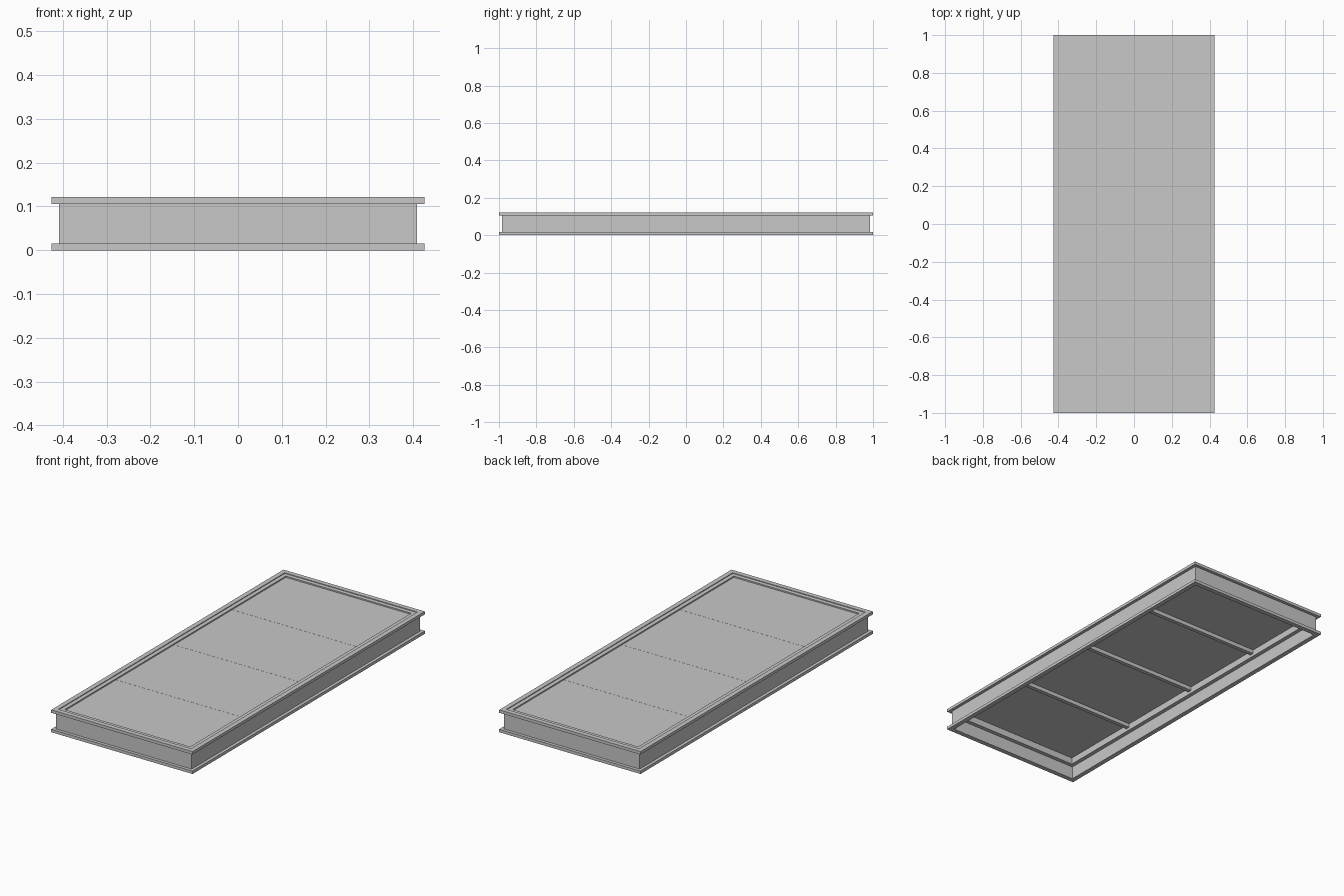
import bpy, bmesh

cube = bpy.data.objects.get("Cube")
if cube:
    bpy.data.objects.remove(cube, do_unlink=True)

HX, HY, TOP = 0.426, 1.0, 0.122   # half width, half length, height
FLANGE, WEB_OUT, WEB_IN = 0.016, 0.017, 0.026
RING_IN = 0.048

steel = bpy.data.materials.new("light_grey_steel")
steel.use_nodes = True
grey = (0.58, 0.58, 0.58, 1)
steel.diffuse_color = grey
steel.node_tree.nodes["Principled BSDF"].inputs["Base Color"].default_value = grey


def finish(name, bm):
    bmesh.ops.recalc_face_normals(bm, faces=bm.faces)
    mesh = bpy.data.meshes.new(name)
    bm.to_mesh(mesh)
    bm.free()
    mesh.materials.append(steel)
    ob = bpy.data.objects.new(name, mesh)
    bpy.context.collection.objects.link(ob)
    return ob


def mitred_frame(name, profile):
    """Carry a closed (inset, z) section around the rectangle with mitred corners."""
    bm = bmesh.new()
    loops = []
    for sx, sy in ((-1, -1), (1, -1), (1, 1), (-1, 1)):
        loops.append([bm.verts.new((sx * (HX - i), sy * (HY - i), z)) for i, z in profile])
    n = len(profile)
    for c in range(4):
        a, b = loops[c], loops[(c + 1) % 4]
        for k in range(n):
            m = (k + 1) % n
            bm.faces.new((a[k], a[m], b[m], b[k]))
    return finish(name, bm)


def box(name, x, y0, y1, z0, z1):
    bm = bmesh.new()
    bmesh.ops.create_cube(bm, size=1)
    for v in bm.verts:
        v.co = (v.co.x * 2 * x,
                y1 if v.co.y > 0 else y0,
                z1 if v.co.z > 0 else z0)
    return finish(name, bm)


# Outer channel frame, flanges facing outward
mitred_frame("channel_frame", [
    (0, 0), (WEB_IN, 0), (WEB_IN, TOP), (0, TOP),
    (0, TOP - FLANGE), (WEB_OUT, TOP - FLANGE), (WEB_OUT, FLANGE), (0, FLANGE)])

# Inner bearer ring carrying the deck
mitred_frame("bearer_ring", [
    (WEB_IN, 0.07), (RING_IN, 0.07), (RING_IN, 0.118), (WEB_IN, 0.118)])

# Deck sheet set just below the rim
deck_x, deck_y = HX - RING_IN, HY - RING_IN
box("deck", deck_x, -deck_y, deck_y, 0.106, 0.111)

# Cross bearers under the deck
for i, y in enumerate((-0.5, 0, 0.5)):
    box(f"cross_bearer_{i + 1}", deck_x, y - 0.011, y + 0.011, 0.085, 0.1115)
